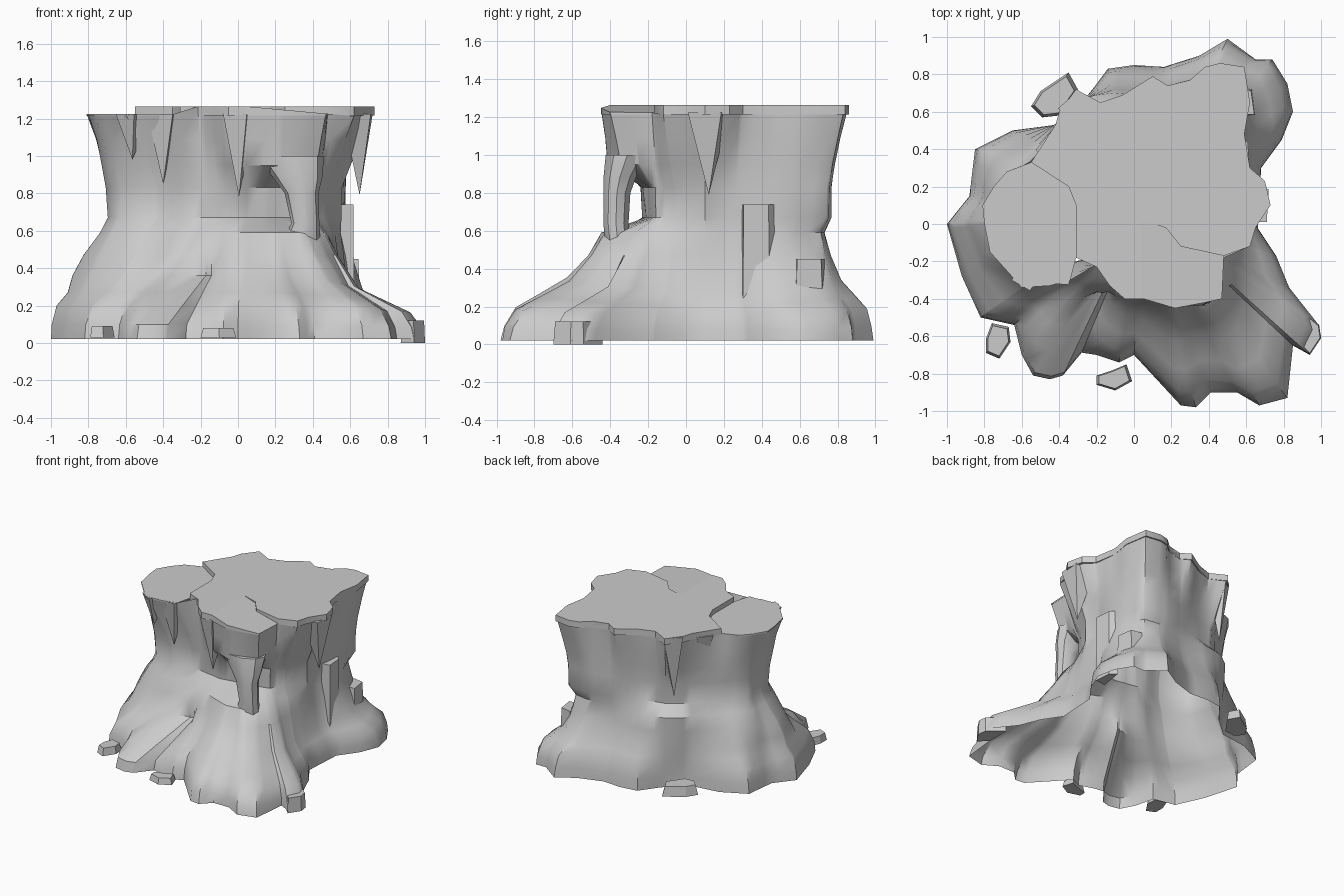
import bpy, bmesh, math
from mathutils import Vector, noise

if "Cube" in bpy.data.objects:
    bpy.data.objects.remove(bpy.data.objects["Cube"])

GREY = (0.6, 0.6, 0.6, 1)
stone = bpy.data.materials.new("stone grey")
stone.use_nodes = True
stone.diffuse_color = GREY
stone.node_tree.nodes["Principled BSDF"].inputs["Base Color"].default_value = GREY


def finish(name, bm, angle):
    """Turn a bmesh into a shaded object."""
    bmesh.ops.recalc_face_normals(bm, faces=bm.faces)
    mesh = bpy.data.meshes.new(name)
    bm.to_mesh(mesh)
    bm.free()
    mesh.materials.append(stone)
    obj = bpy.data.objects.new(name, mesh)
    bpy.context.collection.objects.link(obj)
    bpy.ops.object.select_all(action='DESELECT')
    bpy.context.view_layer.objects.active = obj
    obj.select_set(True)
    bpy.ops.object.shade_smooth_by_angle(angle=math.radians(angle))
    return obj


def loft(name, rings, capped=True, angle=32):
    """Skin a stack of equal-length rings."""
    bm = bmesh.new()
    loops = [[bm.verts.new(p) for p in ring] for ring in rings]
    count = len(loops[0])
    for low, high in zip(loops, loops[1:]):
        for i in range(count):
            j = (i + 1) % count
            bm.faces.new((low[i], low[j], high[j], high[i]))
    if capped:
        bm.faces.new(loops[-1])
        bm.faces.new(loops[0][::-1])
    return finish(name, bm, angle)


# Outlines of the flared foot, the shoulder, the waist and the cut crown
foot = [(-1, 0), (-.92, -.28), (-.82, -.5), (-.64, -.54), (-.6, -.7), (-.54, -.81),
        (-.45, -.83), (-.38, -.81), (-.33, -.68), (-.2, -.7), (-.08, -.74), (0, -.7),
        (.25, -.97), (.33, -.98), (.41, -.9), (.55, -.9), (.67, -.97), (.82, -.93),
        (.85, -.65), (.94, -.7), (1, -.6), (.98, -.53), (.83, -.34), (.76, -.17),
        (.66, -.02), (.68, .3), (.79, .45), (.85, .6), (.82, .75), (.74, .88), (.65, .88),
        (.5, .99), (.35, .9), (.16, .84), (0, .85), (-.14, .83), (-.25, .68), (-.42, .53),
        (-.65, .5), (-.85, .4), (-.88, .15)]
shoulder = [(-.74, 0), (-.68, -.18), (-.55, -.27), (-.4, -.28), (-.28, -.25), (-.1, -.32),
            (.06, -.4), (.2, -.45), (.36, -.43), (.45, -.32), (.48, -.12), (.55, .08),
            (.52, .2), (.57, .35), (.57, .55), (.5, .71), (.3, .73), (0, .68), (-.15, .71),
            (-.35, .66), (-.43, .5), (-.58, .37), (-.72, .24)]
waist = [(-.7, 0), (-.66, -.14), (-.55, -.23), (-.4, -.23), (-.28, -.19), (-.14, -.21),
         (0, -.23), (.2, -.2), (.4, -.16), (.48, -.02), (.56, .08), (.52, .2),
         (.57, .32), (.57, .55), (.54, .75), (.3, .77), (0, .66), (-.25, .6), (-.4, .47),
         (-.55, .33), (-.68, .2)]
crown = [(-.8, 0), (-.77, -.15), (-.6, -.34), (-.45, -.33), (-.34, -.3), (-.31, -.18),
         (-.2, -.23), (-.13, -.33), (-.05, -.4), (.05, -.4), (.22, -.45), (.38, -.42),
         (.47, -.4), (.48, -.18), (.62, -.12), (.65, -.02), (.73, .1), (.7, .23),
         (.62, .3), (.59, .48), (.62, .65), (.59, .84), (.46, .86), (.38, .84), (.3, .77),
         (.18, .74), (.1, .79), (-.06, .69), (-.18, .65), (-.31, .72), (-.4, .6),
         (-.42, .53), (-.55, .33), (-.68, .28), (-.75, .2), (-.81, .1)]
CENTRE = Vector((.05, .1))


def reach(outline, a):
    """Distance from the centre to the outline in direction a."""
    d = Vector((math.cos(a), math.sin(a)))
    best = 0
    for p, q in zip(outline, outline[1:] + outline[:1]):
        p, q = Vector(p) - CENTRE, Vector(q) - CENTRE
        e = q - p
        det = d.x * e.y - d.y * e.x
        if abs(det) < 1e-9:
            continue
        t = (p.x * e.y - p.y * e.x) / det
        s = (p.x * d.y - p.y * d.x) / det
        if -1e-6 <= s <= 1 + 1e-6:
            best = max(best, t)
    return best


def top_height(x, y):
    """Cut height: low column on the right, sloping shelf at the front left."""
    if x < -.32 and y < .34:
        return 1.225
    return 1.265 - .09 * max(0, x - .04) if y < -.1 else 1.265


# Ribs run through every corner of the foot and the crown
corners = [Vector(p) - CENTRE for p in foot + crown]
angles = []
for a in sorted(math.atan2(v.y, v.x) for v in corners):
    if not angles or a - angles[-1] > .004:
        angles.append(a)

# Main body: (height, wide outline, narrow outline, share of the wide one)
LEVELS = [(.02, foot, shoulder, 1), (.1, foot, shoulder, .97), (.2, foot, shoulder, .86),
          (.27, foot, shoulder, .63), (.36, foot, shoulder, .34), (.47, foot, shoulder, .13),
          (.59, foot, shoulder, 0), (.67, crown, waist, 0), (.83, crown, waist, .06),
          (.95, crown, waist, .28), (1.09, crown, waist, .6), (1.225, crown, waist, 1)]
rings = []
for z, wide, narrow, share in LEVELS:
    ring = []
    for a in angles:
        part = share
        if z > .9:      # the front wall overhangs the hollow
            part += (1 - share) * .8 * max(0, math.cos(a + 1.2)) ** 4
        if .3 < z < .5:  # shoulder lump on the right
            part += .2 * max(0, -math.cos(a)) ** 8
        r = part * reach(wide, a) + (1 - part) * reach(narrow, a)
        if .05 < z < 1.2:
            r += .015 * noise.noise(Vector((math.cos(a) * 4, math.sin(a) * 4, z * 3)))
        if .15 < z < .4:  # low front lobe
            r -= .13 * math.exp(-((a + 2.05) / .14) ** 2)
        # roots on the left are lower than the others
        low = max(0, math.cos(a)) ** 2 if .02 < z < .4 else 0
        x, y = CENTRE.x + r * math.cos(a), CENTRE.y + r * math.sin(a)
        ring.append((x, y, top_height(x, y) if z > 1.2 else z * (1 - .28 * low)))
    rings.append(ring)
loft("stump_body", rings, capped=False, angle=40)


def top_plate(name, outline, height):
    """Closed cap piece of the cut top."""
    loft(name, [[(x, y, 1.215) for x, y in outline],
                [(x, y, height(x)) for x, y in outline]])


# Cut top in three pieces, parted by cracks
crack = [(.04, .02), (.17, -.02), (.25, -.12), (.48, -.17)]
seam = [(-.35, .2), (-.31, .1)]
top_plate("main_top", crown[5:9] + [(.04, -.4)] + crack + crown[14:33] + seam,
          lambda x: 1.265)
top_plate("front_shelf", [(.04, -.4)] + crown[9:14] + crack[::-1],
          lambda x: 1.265 - .09 * (x - .04))
top_plate("column_top", crown[:6] + seam[::-1] + crown[32:], lambda x: 1.225)


# Free-standing strut at the front, leaving an open hollow behind it
def oval(x, y, z, rx, ry, n=10):
    return [(x + rx * math.cos(2 * math.pi * i / n), y + ry * math.sin(2 * math.pi * i / n), z)
            for i in range(n)]


loft("front_strut", [oval(.34, -.36, .54, .1, .07), oval(.36, -.37, .64, .075, .07),
                     oval(.34, -.365, .8, .09, .075), oval(.32, -.35, .88, .13, .09),
                     oval(.28, -.31, 1, .18, .12)])


def shard(name, x, y, facing, width, tip, top=1.224):
    """Hanging wedge of bark whose point ends at height tip."""
    out = Vector((math.cos(math.radians(facing)), math.sin(math.radians(facing)), 0))
    side = Vector((-out.y, out.x, 0)) * width / 2
    base = Vector((x, y, top))
    inner = base - out * .15
    point = Vector((x, y, tip)) - out * .06
    bm = bmesh.new()
    v = [bm.verts.new(p) for p in (inner - side, base - side, base + side * .6 + out * .01,
                                   inner + side, point)]
    bm.faces.new(v[:4])
    for i in range(4):
        bm.faces.new((v[i], v[(i + 1) % 4], v[4]))
    finish(name, bm, 5)


shard("shard_front_wide", -.4, -.315, 270, .17, .85)
shard("shard_front_narrow", -.59, -.33, 245, .14, .98)
shard("shard_front_middle", 0, -.39, 265, .16, .78)
shard("shard_left", .71, .12, 0, .22, .79)
shard("shard_back_long", -.36, .65, 135, .18, .75, 1.26)
shard("shard_back_short", -.49, .43, 145, .16, .95)


def rock(name, outline, z0, z1, shrink=.85):
    """Chipped stone: an outline extruded upward and narrowed."""
    cx = sum(p[0] for p in outline) / len(outline)
    cy = sum(p[1] for p in outline) / len(outline)
    top = [(cx + (x - cx) * shrink, cy + (y - cy) * shrink, z1) for x, y in outline]
    loft(name, [[(x, y, z0) for x, y in outline], top], angle=20)


# Loose stones on the ground
rock("pebble_front_right", [(-.79, -.69), (-.72, -.72), (-.66, -.63), (-.67, -.55),
                            (-.76, -.53), (-.79, -.61)], .03, .09)
rock("pebble_front", [(-.2, -.86), (-.1, -.89), (-.01, -.84), (-.04, -.75), (-.11, -.78),
                      (-.2, -.81)], .03, .08)
rock("pebble_back", [(-.55, .63), (-.49, .57), (-.4, .58), (-.3, .72), (-.35, .81),
                     (-.5, .71)], .02, .1)

# Blocks growing out of the flanks
rock("left_slab", [(.53, .29), (.62, .3), (.61, .44), (.56, .48)], .2, .74, .94)
rock("left_block", [(.53, .57), (.65, .58), (.63, .72), (.53, .74)], .27, .45, .9)
rock("far_root_tip", [(.87, -.63), (.94, -.7), (1, -.61), (.99, -.54), (.87, -.44)], 0, .12, .92)
